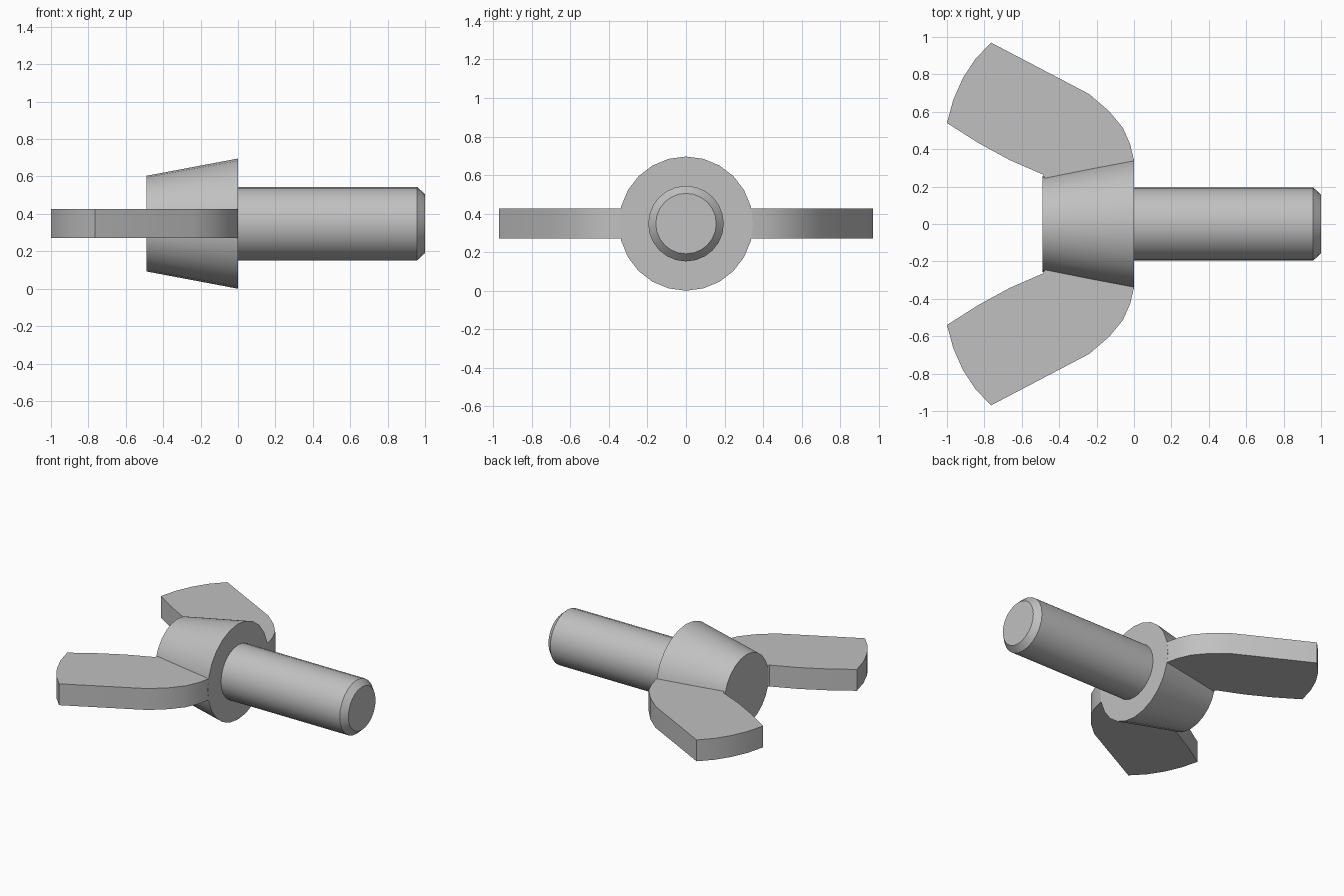
import bpy, bmesh, math

AXIS_Z = 0.348
SIDES = 24

cube = bpy.data.objects.get("Cube")
if cube:
    bpy.data.objects.remove(cube, do_unlink=True)

steel = bpy.data.materials.new("steel_grey")
steel.use_nodes = True
grey = (0.53, 0.53, 0.53, 1)
steel.diffuse_color = grey
steel.node_tree.nodes["Principled BSDF"].inputs["Base Color"].default_value = grey


def finish(bm, name):
    bmesh.ops.recalc_face_normals(bm, faces=bm.faces[:])
    mesh = bpy.data.meshes.new(name)
    bm.to_mesh(mesh)
    bm.free()
    mesh.materials.append(steel)
    obj = bpy.data.objects.new(name, mesh)
    bpy.context.collection.objects.link(obj)
    bpy.ops.object.select_all(action='DESELECT')
    obj.select_set(True)
    bpy.context.view_layer.objects.active = obj
    bpy.ops.object.shade_smooth_by_angle(angle=math.radians(28))
    return obj


def turned_part(name, profile):
    """Solid of (x, radius) stations around the x axis, with flat ends."""
    bm = bmesh.new()
    rings = []
    for x, r in profile:
        angles = [math.tau * i / SIDES for i in range(SIDES)]
        rings.append([bm.verts.new((x, r * math.cos(a), AXIS_Z + r * math.sin(a)))
                      for a in angles])
    for a, b in zip(rings, rings[1:]):
        for i in range(SIDES):
            j = (i + 1) % SIDES
            bm.faces.new((a[i], a[j], b[j], b[i]))
    bm.faces.new(rings[0])
    bm.faces.new(rings[-1])
    return finish(bm, name)


def wing(name, side, outline, thickness):
    bm = bmesh.new()
    low = AXIS_Z - thickness / 2
    face = bm.faces.new([bm.verts.new((x, side * y, low)) for x, y in outline])
    top = bmesh.ops.extrude_face_region(bm, geom=[face])["geom"]
    bmesh.ops.translate(bm, vec=(0, 0, thickness),
                        verts=[v for v in top if isinstance(v, bmesh.types.BMVert)])
    return finish(bm, name)


# Tapered hub and chamfered stud
turned_part("hub", [(-0.488, 0.256), (0, 0.348)])
turned_part("stud", [(-0.05, 0.196), (0.958, 0.196), (1, 0.157)])

# Pair of flared wings, rooted inside the hub
outline = [(-0.04, 0.2), (0, 0.339), (-0.02, 0.425), (-0.06, 0.515), (-0.135, 0.605),
           (-0.24, 0.695), (-0.765, 0.97), (-0.85, 0.88), (-0.915, 0.78),
           (-0.966, 0.665), (-1, 0.54), (-0.835, 0.435), (-0.665, 0.342),
           (-0.488, 0.265), (-0.45, 0.2)]
for name, side in (("left_wing", 1), ("right_wing", -1)):
    wing(name, side, outline, 0.156)
